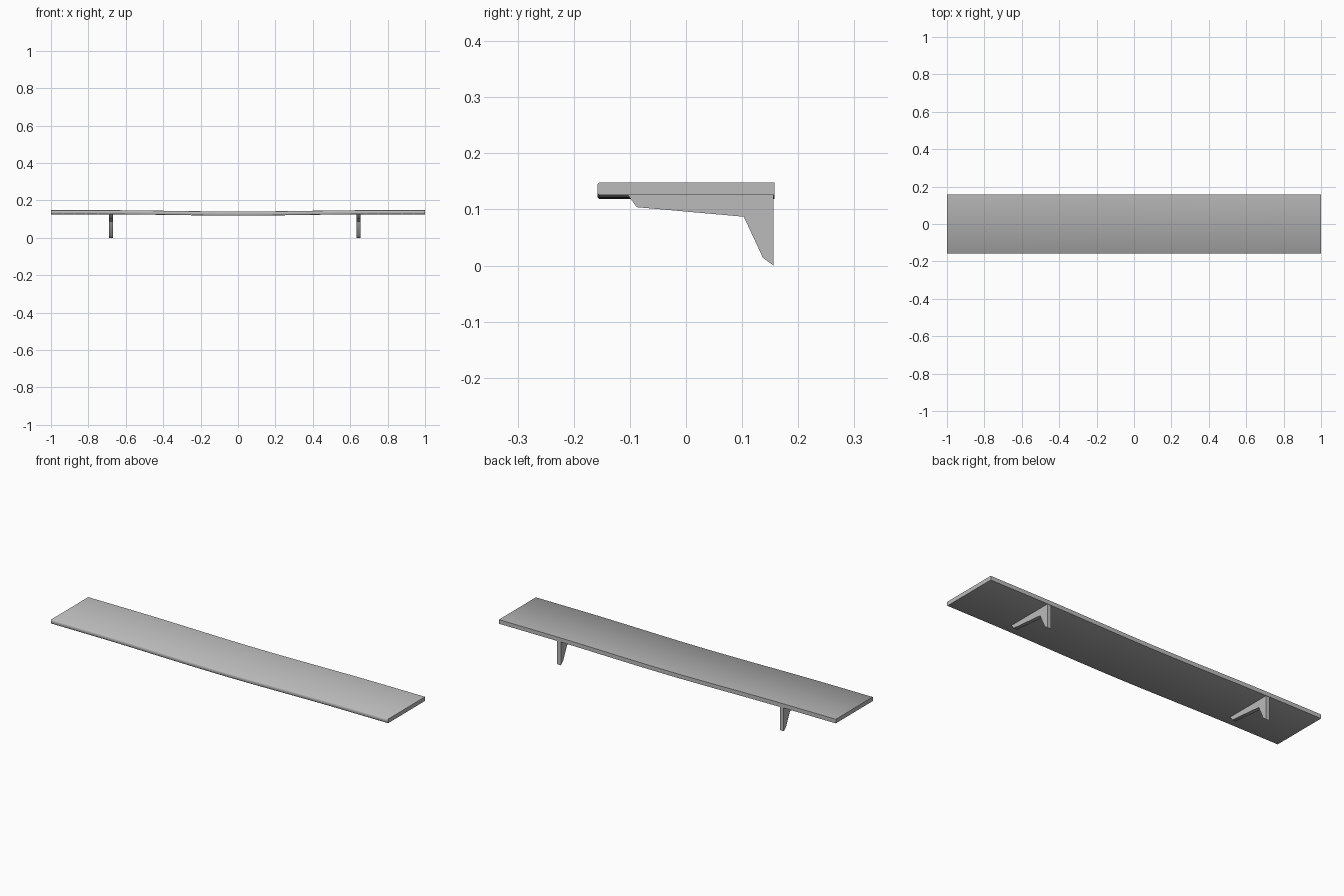
import bpy, bmesh, math

cube = bpy.data.objects.get("Cube")
if cube:
    bpy.data.objects.remove(cube, do_unlink=True)

grey = bpy.data.materials.new("light grey")
grey.use_nodes = True
colour = (0.5, 0.5, 0.5, 1)
grey.diffuse_color = colour
grey.node_tree.nodes["Principled BSDF"].inputs["Base Color"].default_value = colour


def sag(x):
    """Drop of the board between its two supports."""
    return 0.007 * math.cos(math.pi * x / 1.5) ** 2 if abs(x) < 0.75 else 0


def loft(name, profile, stations, bend=lambda x: 0):
    """Sweep a closed (y, z) profile along x and cap both ends."""
    bm = bmesh.new()
    rings = [[bm.verts.new((x, y, z - bend(x))) for y, z in profile] for x in stations]
    n = len(profile)
    for a, b in zip(rings, rings[1:]):
        for i in range(n):
            j = (i + 1) % n
            bm.faces.new((a[i], a[j], b[j], b[i]))
    bm.faces.new(rings[0])
    bm.faces.new(rings[-1])
    bmesh.ops.recalc_face_normals(bm, faces=bm.faces)
    mesh = bpy.data.meshes.new(name)
    bm.to_mesh(mesh)
    bm.free()
    mesh.materials.append(grey)
    obj = bpy.data.objects.new(name, mesh)
    bpy.context.collection.objects.link(obj)
    bpy.ops.object.select_all(action="DESELECT")
    obj.select_set(True)
    bpy.context.view_layer.objects.active = obj
    bpy.ops.object.shade_smooth_by_angle(angle=math.radians(50))
    return obj


# Sagging board with a chamfered front edge
half, top, bottom, cut = 0.158, 0.148, 0.126, 0.003
board = [(half, bottom), (half, top), (cut - half, top), (-half, top - cut),
         (-half, bottom + cut), (cut - half, bottom)]
loft("shelf_board", board, [-1 + i / 16 for i in range(33)], sag)

# Two L-shaped wall brackets, their tops sunk slightly into the board
bracket = [(0.156, 0.128), (-0.105, 0.128), (-0.088, 0.104), (0.103, 0.087),
           (0.137, 0.014), (0.156, 0)]
for side, x in (("right", -0.679), ("left", 0.645)):
    loft(side + "_bracket", bracket, [x - 0.0105, x + 0.0105])
